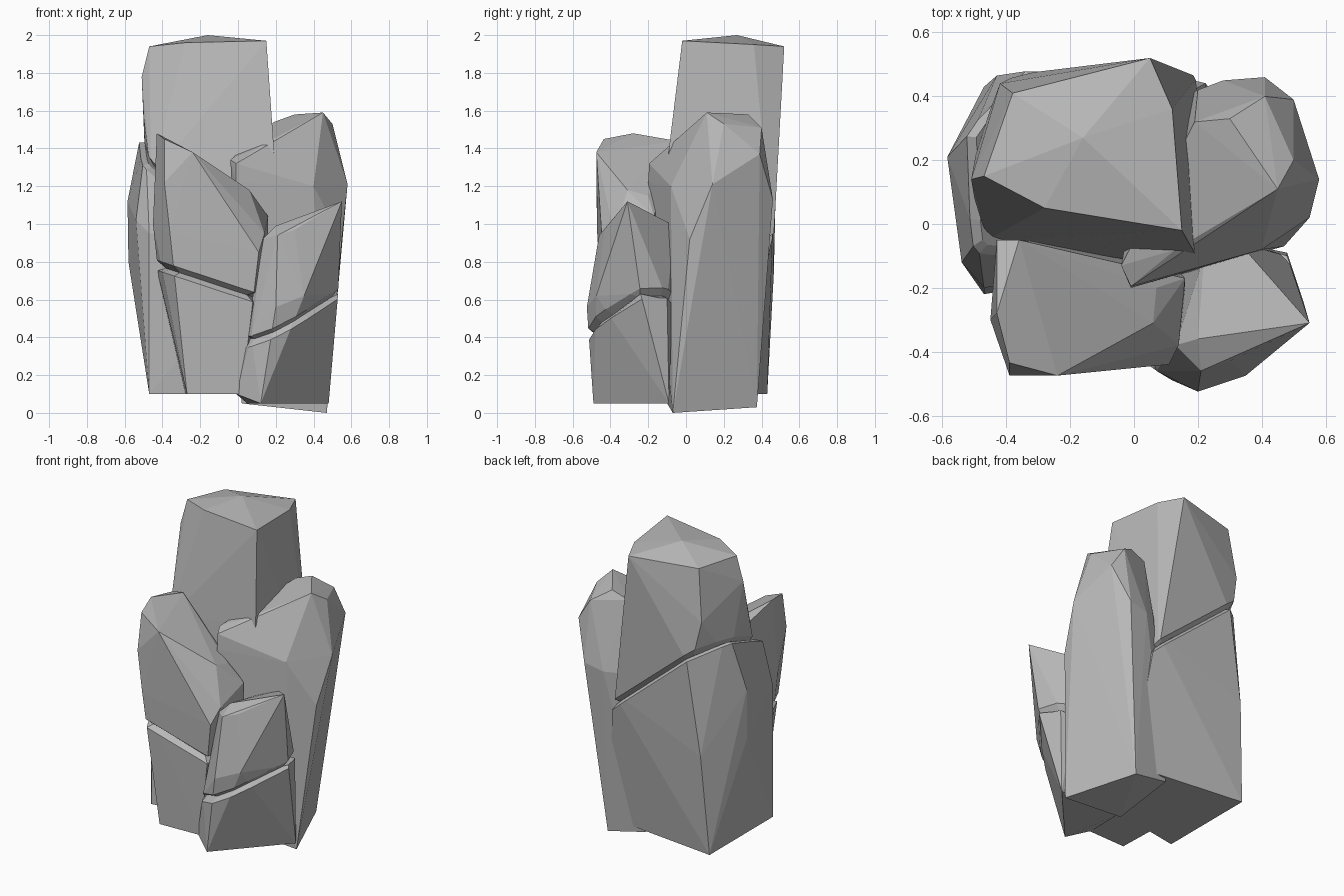
import bpy
import bmesh
from mathutils import Vector

if "Cube" in bpy.data.objects:
    bpy.data.objects.remove(bpy.data.objects["Cube"], do_unlink=True)

# Plain grey stone
stone = bpy.data.materials.new("grey stone")
stone.use_nodes = True
stone.diffuse_color = (0.48, 0.48, 0.48, 1)
shader = next(n for n in stone.node_tree.nodes if n.type == 'BSDF_PRINCIPLED')
shader.inputs["Base Color"].default_value = stone.diffuse_color
shader.inputs["Roughness"].default_value = 0.9


def cut_groove(bm, height, tilt, depth, half_width=.025, keep="both"):
    """Carve a V groove along a tilted plane, keeping one or both sides."""
    normal = Vector((-tilt[0], -tilt[1], 1)).normalized()
    origin = Vector((0, 0, height))
    middle = []
    for offset in (-half_width, half_width, 0):
        everything = bm.verts[:] + bm.edges[:] + bm.faces[:]
        cut = bmesh.ops.bisect_plane(bm, geom=everything, dist=1e-5,
                                     plane_co=origin + normal * offset,
                                     plane_no=normal,
                                     clear_inner=keep == "above" and offset == 0,
                                     clear_outer=keep == "below" and offset == 0)
        middle = [g for g in cut["geom_cut"] if isinstance(g, bmesh.types.BMVert)]
    centre = sum((v.co for v in middle), Vector()) / len(middle)
    for v in middle:
        v.co += (centre - v.co).normalized() * depth
    bmesh.ops.holes_fill(bm, edges=[e for e in bm.edges if e.is_boundary])


def chiselled_rock(name, corners, groove=None):
    """Wrap flat facets around the corner points, then add a crack."""
    bm = bmesh.new()
    for corner in corners:
        bm.verts.new(corner)
    hull = bmesh.ops.convex_hull(bm, input=bm.verts[:])
    loose = {g for g in hull["geom_interior"] + hull["geom_unused"]
             if isinstance(g, bmesh.types.BMVert)}
    bmesh.ops.delete(bm, geom=list(loose), context='VERTS')
    if groove:
        cut_groove(bm, **groove)
    bmesh.ops.recalc_face_normals(bm, faces=bm.faces[:])
    mesh = bpy.data.meshes.new(name)
    bm.to_mesh(mesh)
    bm.free()
    mesh.materials.append(stone)
    rock = bpy.data.objects.new(name, mesh)
    bpy.context.collection.objects.link(rock)
    return rock


# Tall column at the back, split in two along one crack
crack = dict(height=.94, tilt=(-.83, .3), depth=.035, half_width=.02)

# Upper half: crown, shoulders, foot
chiselled_rock("tall_rock_upper", [
    (-.16, .27, 2), (.15, -.02, 1.97), (-.28, .05, 1.96),
    (-.47, .15, 1.94), (-.38, .41, 1.93), (.05, .52, 1.94), (.12, .36, 1.95),
    (-.51, .14, 1.78), (-.42, .44, 1.6), (-.5, .08, 1.57), (.19, -.09, 1.4),
    (.2, .46, .85), (-.36, .47, 1.3), (-.49, .25, 1.3),
    (-.46, -.05, 1.25), (.17, -.14, .8),
], groove=dict(crack, keep="above"))

# Lower half: rim, bulge, base
chiselled_rock("tall_rock_lower", [
    (.21, .46, 1), (-.33, .48, 1.4), (-.5, .3, 1.55),
    (-.49, -.05, 1.42), (.2, -.1, .9),
    (-.585, .21, 1.12), (-.54, -.12, 1.02), (-.47, -.2, .95), (-.58, .2, .8),
    (-.43, .465, .74), (-.47, -.22, .1), (-.47, .43, .1),
    (.3, .34, .1), (.2, -.1, .1),
], groove=dict(crack, keep="below"))

# Wide column on the side: crown, overhang, base
chiselled_rock("side_rock", [
    (.45, .11, 1.59), (.3, .33, 1.58), (.41, .4, 1.51), (.5, .2, 1.53),
    (.5, .39, 1.37), (.19, .32, 1.54), (.13, -.08, 1.42),
    (-.04, -.13, 1.34), (-.01, -.195, 1.32), (-.01, -.2, 1.22),
    (.4, -.08, 1.2), (.58, .14, 1.21), (.41, .46, 1.13), (.28, .45, 1.1),
    (.2, .42, 1.1), (.55, .02, .92),
    (.47, -.07, 0), (.3, .375, .03), (.02, -.1, .05), (.05, .35, .08),
])

# Slanted front column: crown, front facet, base
chiselled_rock("slanted_front_rock", [
    (-.43, -.28, 1.48), (-.36, -.05, 1.44), (-.43, -.05, 1.43),
    (-.39, -.435, 1.45), (-.24, -.475, 1.38), (.06, -.31, 1.18),
    (.07, -.2, 1.15), (.16, -.17, 1.04), (.14, -.38, .95), (.11, -.44, .85),
    (-.39, -.475, 1.22), (-.36, -.47, .95), (-.45, -.3, 1),
    (.16, -.2, .8), (-.42, -.2, .72),
    (-.27, -.42, .1), (.02, -.41, .1), (.1, -.1, .1), (-.28, -.1, .1),
], groove=dict(height=.64, tilt=(-.33, 0), depth=.045))

# Short pointed front column: peak, shoulders, base
chiselled_rock("pointed_front_rock", [
    (.55, -.31, 1.12), (.3, -.43, .97), (.21, -.46, .94), (.2, -.36, .99),
    (.13, -.38, .92), (.33, -.06, .99), (.22, -.1, .95),
    (.48, -.1, .6), (.53, -.24, .63), (.2, -.525, .56), (.35, -.475, .62),
    (.07, -.46, .4), (.12, -.49, .05), (.48, -.09, .05),
    (-.01, -.4, .1), (.05, -.1, .05),
], groove=dict(height=.44, tilt=(.45, .2), depth=.035))
